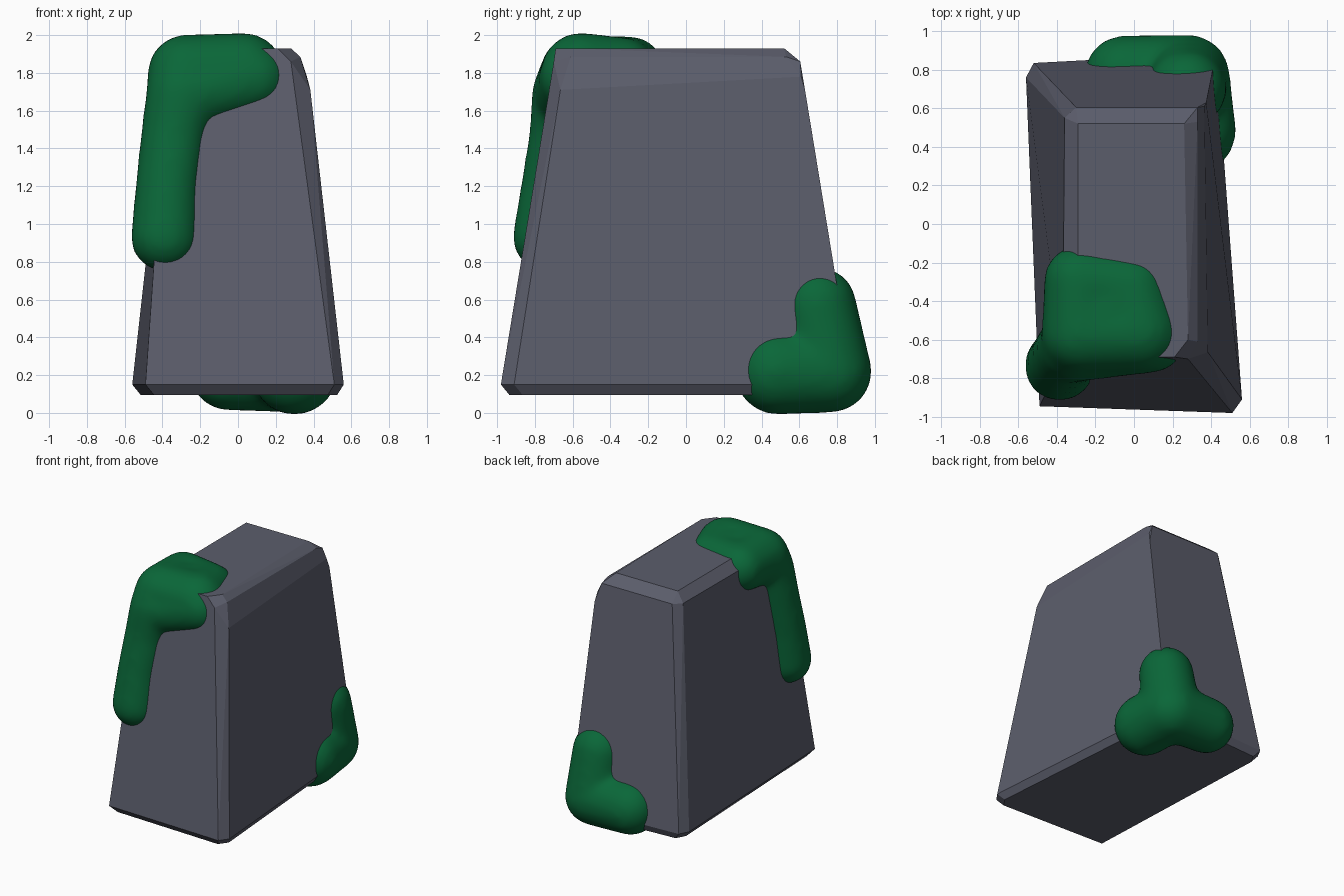
import bpy, bmesh
from mathutils import Vector, Matrix

if "Cube" in bpy.data.objects:
    bpy.data.objects.remove(bpy.data.objects["Cube"])


def material(name, color):
    mat = bpy.data.materials.new(name)
    mat.diffuse_color = (*color, 1)
    mat.use_nodes = True
    mat.node_tree.nodes["Principled BSDF"].inputs["Base Color"].default_value = mat.diffuse_color
    return mat


def finish(bm, name, mat):
    mesh = bpy.data.meshes.new(name)
    bm.to_mesh(mesh)
    bm.free()
    mesh.materials.append(mat)
    ob = bpy.data.objects.new(name, mesh)
    bpy.context.collection.objects.link(ob)
    return ob


stone = material("stone_grey", (.105, .11, .148))
green = material("moss_green", (.003, .135, .04))

# Rock: tapered block with chipped edges, hull of its corner points
base = [(-.49, -.945), (-.56, .76), (-.52, .835), (.425, .885), (.56, -.91), (.51, -.98)]
corners = [(x, y, .15) for x, y in base]
corners += [(x - (.035 if x > 0 else -.045), y - (.025 if y > 0 else -.045), .095) for x, y in base]
# top face
corners += [(x, y, 1.93) for x, y in
            [(-.29, .52), (.26, .52), (.28, -.60), (.21, -.69), (-.29, -.69)]]
# lower rim of the top chamfer
corners += [(-.36, .55, 1.86), (-.30, .605, 1.86), (.33, .605, 1.86), (-.37, -.70, 1.86),
            (.28, -.70, 1.86), (.33, -.61, 1.885), (.33, .53, 1.885)]
# soft bend high on the right side
corners += [(.383, -.665, 1.71), (.365, .61, 1.78), (.375, .63, 1.71)]
bm = bmesh.new()
for c in corners:
    bm.verts.new(c)
bmesh.ops.convex_hull(bm, input=bm.verts[:])
loose = [v for v in bm.verts if not v.link_faces]
bmesh.ops.delete(bm, geom=loose, context='VERTS')
bmesh.ops.dissolve_limit(bm, angle_limit=.11, verts=bm.verts[:], edges=bm.edges[:])
bmesh.ops.recalc_face_normals(bm, faces=bm.faces[:])
finish(bm, "rock", stone)


# Moss: spheres swept along links, fused and softened
def moss(name, nodes, links):
    bm = bmesh.new()
    for a, b in links:
        pa, pb = Vector(nodes[a]), Vector(nodes[b])
        for i in range(9):
            p = pa.lerp(pb, i / 8)
            bmesh.ops.create_icosphere(bm, subdivisions=3, radius=p[3],
                                       matrix=Matrix.Translation(p.to_3d()))
    ob = finish(bm, name, green)
    fuse = ob.modifiers.new("fuse", 'REMESH')
    fuse.mode = 'VOXEL'
    fuse.voxel_size = .025
    fuse.use_smooth_shade = True
    soft = ob.modifiers.new("soften", 'SMOOTH')
    soft.factor = .5
    soft.iterations = 14


# each node: x, y, z, radius
moss("top_moss",
     [(-.385, -.735, .93, .185), (-.37, -.70, 1.20, .175), (-.335, -.65, 1.48, .18),
      (-.27, -.565, 1.795, .21), (.03, -.555, 1.80, .215),
      (-.285, -.295, 1.81, .185), (-.01, -.34, 1.80, .19), (-.29, -.62, 1.68, .20),
      (.085, -.585, 1.77, .19)],
     [(0, 1), (1, 2), (2, 7), (7, 3), (3, 4), (3, 5), (4, 6), (5, 6), (3, 6), (4, 8), (7, 8)])

moss("corner_moss",
     [(.28, .765, .22, .22), (-.05, .77, .22, .21), (.30, .485, .22, .232),
      (.275, .70, .57, .205)],
     [(0, 1), (0, 2), (0, 3)])
